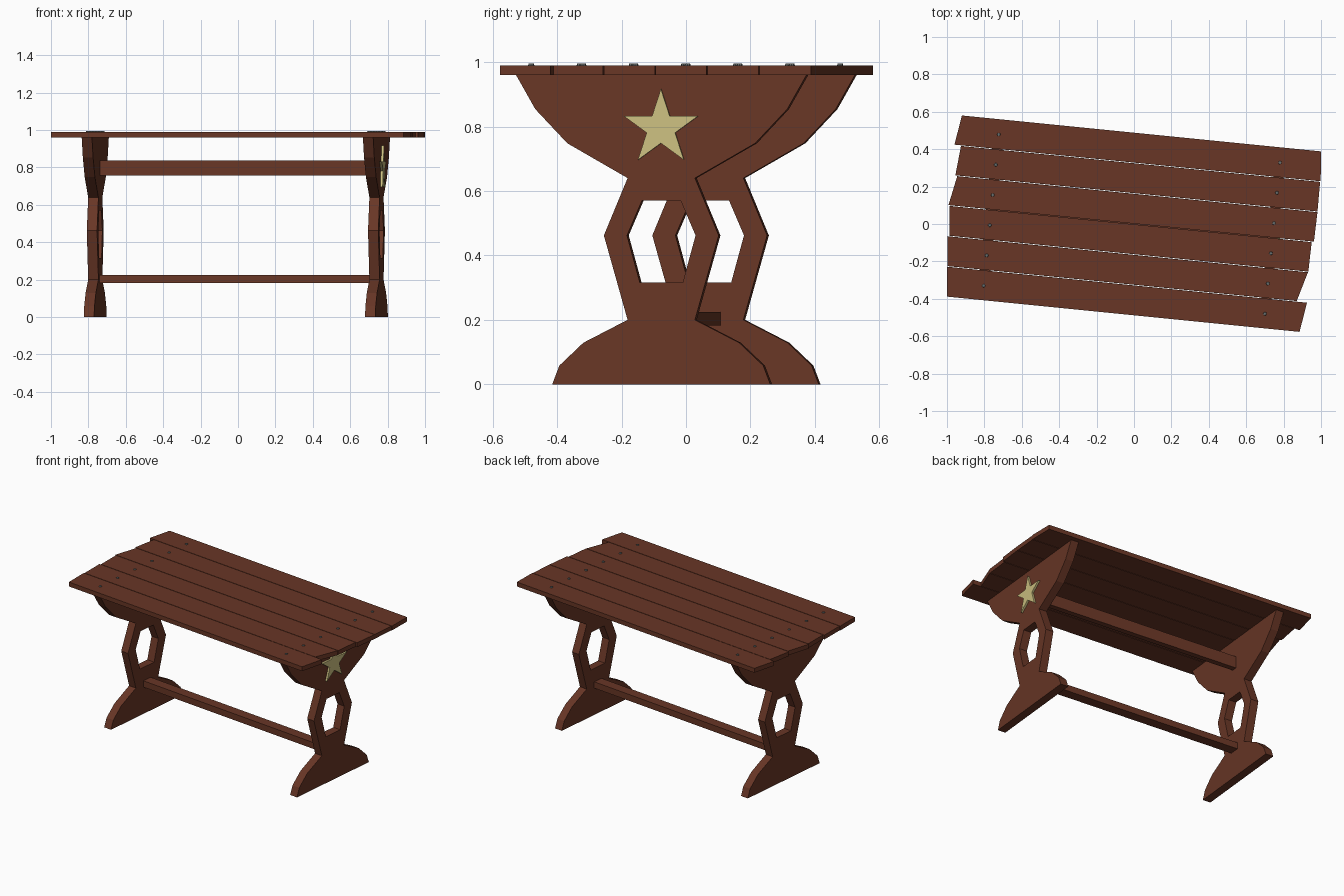
import bpy, bmesh, math
from mathutils import Vector, Matrix

if "Cube" in bpy.data.objects:
    bpy.data.objects.remove(bpy.data.objects["Cube"])

ANGLE = -math.atan(0.1)          # the whole table is turned slightly
TURN = Matrix.Rotation(ANGLE, 4, 'Z')


def material(name, rgb):
    m = bpy.data.materials.new(name)
    m.diffuse_color = (*rgb, 1)
    m.use_nodes = True
    m.node_tree.nodes["Principled BSDF"].inputs["Base Color"].default_value = m.diffuse_color
    return m


WOOD = material("brown wood", (0.14, 0.037, 0.019))
GOLD = material("pale gold", (0.61, 0.53, 0.22))
STEEL = material("grey steel", (0.14, 0.16, 0.16))


def finish(name, bm, mat, matrix=None):
    bmesh.ops.recalc_face_normals(bm, faces=bm.faces)
    me = bpy.data.meshes.new(name)
    bm.to_mesh(me)
    bm.free()
    me.materials.append(mat)
    ob = bpy.data.objects.new(name, me)
    if matrix is not None:
        ob.matrix_world = matrix
    bpy.context.collection.objects.link(ob)
    return ob


def prism(points, offset):
    """Polygon extruded along offset."""
    bm = bmesh.new()
    face = bm.faces.new([bm.verts.new(p) for p in points])
    ext = bmesh.ops.extrude_face_region(bm, geom=[face], use_keep_orig=True)
    bmesh.ops.translate(bm, vec=Vector(offset),
                        verts=[g for g in ext["geom"] if isinstance(g, bmesh.types.BMVert)])
    return bm


# Legs: half profile with half of the opening, mirrored
LEG_T = 0.055
LEG_U = {"left": -0.767, "right": 0.744}
outer = [(0, 0), (0.34, 0), (0.318, 0.058), (0.243, 0.129), (0.105, 0.2), (0.179, 0.462),
         (0.105, 0.64), (0.293, 0.748), (0.393, 0.854), (0.453, 0.96), (0, 0.96)]
opening = [(0, 0.571), (0.06, 0.571), (0.107, 0.462), (0.067, 0.316), (0, 0.316)]
for side, u in LEG_U.items():
    bm = prism([(-LEG_T / 2, v, z) for v, z in outer + opening], (LEG_T, 0, 0))
    seam = [f for f in bm.faces if all(abs(v.co.y) < 1e-5 for v in f.verts)]
    bmesh.ops.delete(bm, geom=seam, context='FACES')
    leg = finish(side + "_leg", bm, WOOD, TURN @ Matrix.Translation((u, 0, 0)))
    mirror = leg.modifiers.new("mirror", 'MIRROR')
    mirror.use_axis = (False, True, False)


# Beams between the legs
def beam(name, width, z0, z1):
    u0, u1 = LEG_U["left"] + LEG_T / 2, LEG_U["right"] - LEG_T / 2
    w = width / 2
    bm = prism([(u0, -w, z0), (u0, w, z0), (u0, w, z1), (u0, -w, z1)], (u1 - u0, 0, 0))
    finish(name, bm, WOOD, TURN)


beam("upper_beam", 0.036, 0.758, 0.838)
beam("lower_beam", 0.068, 0.182, 0.225)

# Planks: x of the back-left, front-left, back-right, front-right corners
PLANKS = [(-0.92, -0.96, 1.0, 0.998), (-0.925, -0.955, 0.995, 0.981),
          (-0.945, -0.992, 0.981, 0.962), (-0.986, -0.986, 0.95, 0.932),
          (-0.996, -0.996, 0.93, 0.87), (-1.0, -1.0, 0.925, 0.885)]
PITCH, WIDTH = 0.1625, 0.159


def on_line(x, v):
    return (x, (v - x * -math.sin(ANGLE)) / math.cos(ANGLE), 0.96)


for i, (bl, fl, br, fr) in enumerate(PLANKS):
    mid = (2.5 - i) * PITCH
    b, f = mid + WIDTH / 2, mid - WIDTH / 2
    bm = prism([on_line(bl, b), on_line(fl, f), on_line(fr, f), on_line(br, b)], (0, 0, 0.03))
    finish(f"plank_{i + 1}", bm, WOOD)
    # Nail heads over each leg
    for side, u in LEG_U.items():
        bm = bmesh.new()
        bmesh.ops.create_cone(bm, cap_ends=True, segments=8, radius1=0.011,
                              radius2=0.008, depth=0.01)
        finish(f"{side}_nail_{i + 1}", bm, STEEL,
               TURN @ Matrix.Translation((u, mid - 0.002, 0.99)))

# Star on the outside of the right leg
star = []
for k in range(10):
    r = 0.122 if k % 2 == 0 else 0.0466
    t = k * math.pi / 5
    star.append((0, r * math.sin(t), r * math.cos(t)))
finish("star", prism(star, (0.014, 0, 0)), GOLD,
       TURN @ Matrix.Translation((LEG_U["right"] + LEG_T / 2 - 0.001, 0, 0.795)))
